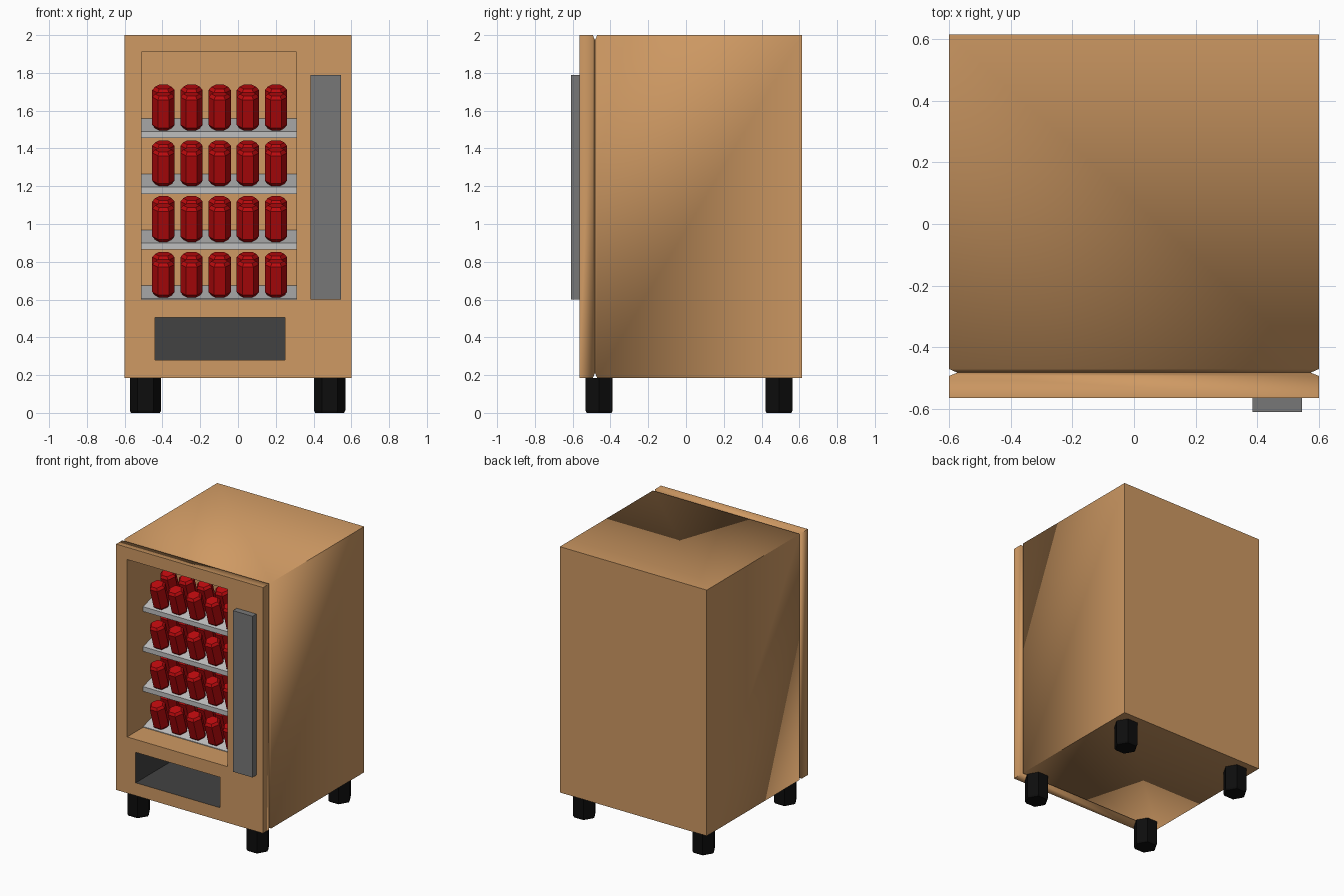
import bpy, bmesh, math
from mathutils import Matrix, Vector

cube = bpy.data.objects.get("Cube")
if cube:
    bpy.data.objects.remove(cube, do_unlink=True)


def material(name, r, g, b):
    m = bpy.data.materials.new(name)
    m.use_nodes = True
    m.diffuse_color = (r, g, b, 1)
    m.node_tree.nodes["Principled BSDF"].inputs["Base Color"].default_value = (r, g, b, 1)
    return m


TAN = material("tan_cabinet", 0.62, 0.32, 0.125)
CHARCOAL = material("charcoal_tray", 0.055, 0.055, 0.055)
GREY = material("mid_grey", 0.185, 0.185, 0.185)
SILVER = material("light_grey_shelf", 0.52, 0.52, 0.52)
RED = material("red_can", 0.5, 0.003, 0.004)
BLACK = material("black_foot", 0.004, 0.004, 0.004)


def finish(name, bm, *mats):
    bmesh.ops.recalc_face_normals(bm, faces=bm.faces)
    mesh = bpy.data.meshes.new(name)
    bm.to_mesh(mesh)
    bm.free()
    for m in mats:
        mesh.materials.append(m)
    ob = bpy.data.objects.new(name, mesh)
    bpy.context.collection.objects.link(ob)
    return ob


def box(name, lo, hi, mat):
    lo, hi = Vector(lo), Vector(hi)
    bm = bmesh.new()
    bmesh.ops.create_cube(bm, size=1, matrix=Matrix.Translation((lo + hi) / 2)
                          @ Matrix.Diagonal((*(hi - lo), 1)))
    return finish(name, bm, mat)


def loft(bm, rings):
    """Skin a list of closed point rings and cap both ends."""
    rows = [[bm.verts.new(p) for p in ring] for ring in rings]
    for a, b in zip(rows, rows[1:]):
        for i in range(len(a)):
            j = (i + 1) % len(a)
            bm.faces.new((a[i], a[j], b[j], b[i]))
    bm.faces.new(rows[0])
    bm.faces.new(rows[-1])


def hex_rings(profile):
    return [[(r * math.cos(k * math.pi / 3), r * math.sin(k * math.pi / 3), z)
             for k in range(6)] for r, z in profile]


# Cabinet: a box with a V groove running round it behind the door
FRONT, BACK, BOTTOM, TOP, HALF = -0.565, 0.615, 0.185, 2.0, 0.6
bm = bmesh.new()
rings = []
for y, d in ((FRONT, 0), (-0.493, 0), (-0.482, 0.027), (-0.47, 0), (BACK, 0)):
    x, z0, z1 = HALF - d, BOTTOM + d, TOP - d
    rings.append([(-x, y, z0), (x, y, z0), (x, y, z1), (-x, y, z1)])
loft(bm, rings)
cabinet = finish("cabinet", bm, TAN, CHARCOAL)
bpy.context.view_layer.objects.active = cabinet
cabinet.select_set(True)
bpy.ops.object.shade_smooth_by_angle(angle=math.radians(70))

# Display window and dispensing tray recesses
WALL = -0.155
recesses = (("window_cutter", (-0.51, -0.7, 0.6), (0.31, WALL, 1.91)),
            ("tray_cutter", (-0.44, -0.7, 0.28), (0.25, -0.08, 0.505)))
for name, lo, hi in recesses:
    cutter = box(name, lo, hi, TAN)
    cutter.hide_render = True
    mod = cabinet.modifiers.new(name, 'BOOLEAN')
    mod.operation = 'DIFFERENCE'
    mod.solver = 'EXACT'
    mod.object = cutter
    bpy.ops.object.modifier_apply(modifier=name)
    bpy.data.objects.remove(cutter, do_unlink=True)

# Dark lining inside the tray
for p in cabinet.data.polygons:
    c = p.center
    inside = FRONT + 0.01 < c.y < 0 and abs(c.x) < 0.5 and 0.27 < c.z < 0.52
    p.material_index = 1 if inside else 0

# Door panel
box("door_panel", (0.385, -0.61, 0.6), (0.545, FRONT, 1.79), GREY)

# Tilted shelves, each with two rows of cans
TILT = math.atan2(0.07, 0.225)
EDGE = -0.378
CAN = ((0.044, 0), (0.059, 0.018), (0.059, 0.172), (0.044, 0.19))
for level in range(4):
    z = 0.605 + level * 0.295
    dz = (WALL - EDGE) * math.tan(TILT)
    bm = bmesh.new()
    loft(bm, [[(x, EDGE, z - 0.035), (x, EDGE, z), (x, WALL, z + dz),
               (x, WALL, z + dz - 0.035)] for x in (-0.51, 0.31)])
    finish(f"shelf_{level + 1}", bm, SILVER)

    bm = bmesh.new()
    for row in range(2):
        for col in range(5):
            y = -0.323 + row * 0.122
            pos = (-0.395 + col * 0.149, y, z + (y - EDGE) * math.tan(TILT))
            part = bmesh.new()
            loft(part, hex_rings(CAN))
            part.transform(Matrix.Translation(pos) @ Matrix.Rotation(TILT, 4, 'X'))
            tmp = bpy.data.meshes.new("can")
            part.to_mesh(tmp)
            part.free()
            bm.from_mesh(tmp)
            bpy.data.meshes.remove(tmp)
    finish(f"cans_{level + 1}", bm, RED)

# Feet
for side, x in (("left", 0.485), ("right", -0.49)):
    for end, y in (("front", -0.46), ("back", 0.492)):
        bm = bmesh.new()
        loft(bm, hex_rings(((0.076, 0), (0.083, 0.012), (0.083, BOTTOM))))
        foot = finish(f"{end}_{side}_foot", bm, BLACK)
        foot.location = (x, y, 0)
